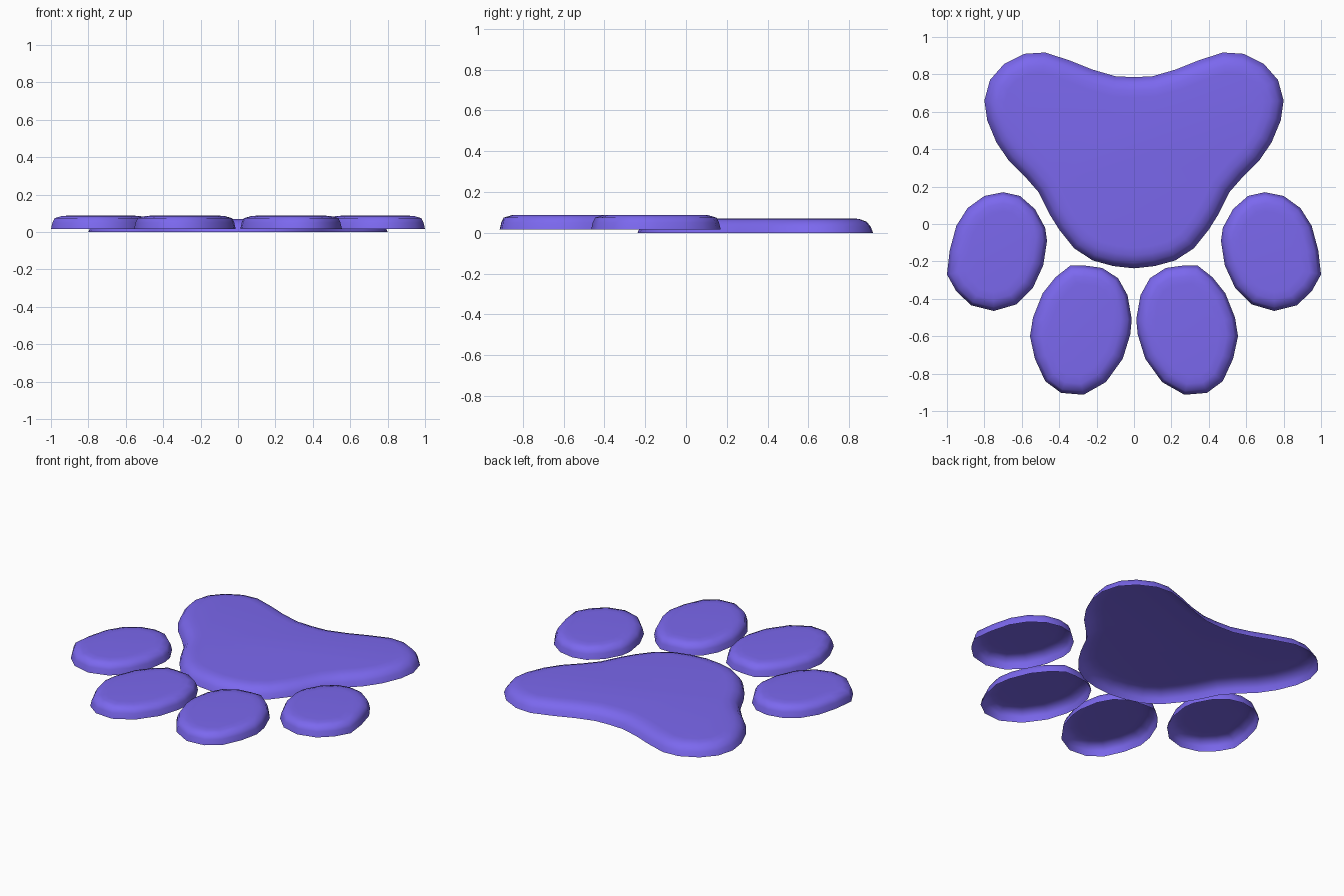
import bpy, bmesh
from mathutils import Vector

if "Cube" in bpy.data.objects:
    bpy.data.objects.remove(bpy.data.objects["Cube"])

mat = bpy.data.materials.new("violet")
mat.diffuse_color = (0.198, 0.138, 0.855, 1)
mat.use_nodes = True
mat.node_tree.nodes["Principled BSDF"].inputs["Base Color"].default_value = mat.diffuse_color


def inset(pts, d):
    """Shift a counter-clockwise outline inward by d."""
    out = []
    for i, p in enumerate(pts):
        a = (p - pts[i - 1]).normalized()
        b = (pts[(i + 1) % len(pts)] - p).normalized()
        n = Vector((-a.y - b.y, a.x + b.x)).normalized()
        out.append(p + n * d)
    return out


def pad(name, outline, rings, mirror=False):
    """Open-bottomed cushion: stacked rings of (inset, z) closed by a top face."""
    pts = [Vector(p) for p in outline]
    area = sum(pts[i - 1].x * p.y - p.x * pts[i - 1].y for i, p in enumerate(pts))
    if area < 0:
        pts.reverse()
    bm = bmesh.new()
    loops = [[bm.verts.new((p.x, p.y, z)) for p in inset(pts, d)] for d, z in rings]
    n = len(pts)
    for lo, hi in zip(loops, loops[1:]):
        for i in range(n):
            j = (i + 1) % n
            bm.faces.new((lo[i], lo[j], hi[j], hi[i]))
    bm.faces.new(loops[-1])
    for f in bm.faces:
        f.smooth = True
    me = bpy.data.meshes.new(name)
    bm.to_mesh(me)
    bm.free()
    me.materials.append(mat)
    ob = bpy.data.objects.new(name, me)
    bpy.context.collection.objects.link(ob)
    if mirror:
        ob.modifiers.new("mirror", 'MIRROR').use_mirror_merge = False


# Large palm pad, half outline mirrored across x
half = [(0, .785), (.1, .79), (.22, .825), (.34, .873), (.475, .917), (.585, .91),
        (.695, .855), (.77, .77), (.8, .66), (.785, .555), (.735, .435), (.67, .34),
        (.58, .25), (.51, .17), (.45, .05), (.4, -.03), (.32, -.13), (.22, -.195),
        (.11, -.225), (0, -.237)]
palm = half + [(-x, y) for x, y in half[-2:0:-1]]
pad("palm_pad", palm, [(0, 0), (.012, .03), (.032, .054), (.07, .068), (.11, .071)])

# Toe pads, mirrored to the left
toe_rings = [(0, .016), (.008, .05), (.02, .074), (.06, .086), (.1, .088)]
pad("inner_toes", [(.17, -.235), (.265, -.222), (.34, -.222), (.42, -.285), (.488, -.37),
                   (.54, -.5), (.556, -.6), (.53, -.72), (.475, -.84), (.39, -.903),
                   (.27, -.913), (.15, -.845), (.06, -.72), (.02, -.59), (.012, -.51),
                   (.035, -.38), (.085, -.29)], toe_rings, True)
pad("outer_toes", [(.7, .17), (.61, .15), (.53, .08), (.475, -.02), (.465, -.09),
                   (.485, -.22), (.54, -.34), (.63, -.43), (.75, -.465), (.87, -.435),
                   (.95, -.36), (1, -.27), (.985, -.14), (.95, -.01), (.89, .085),
                   (.8, .15)], toe_rings, True)
